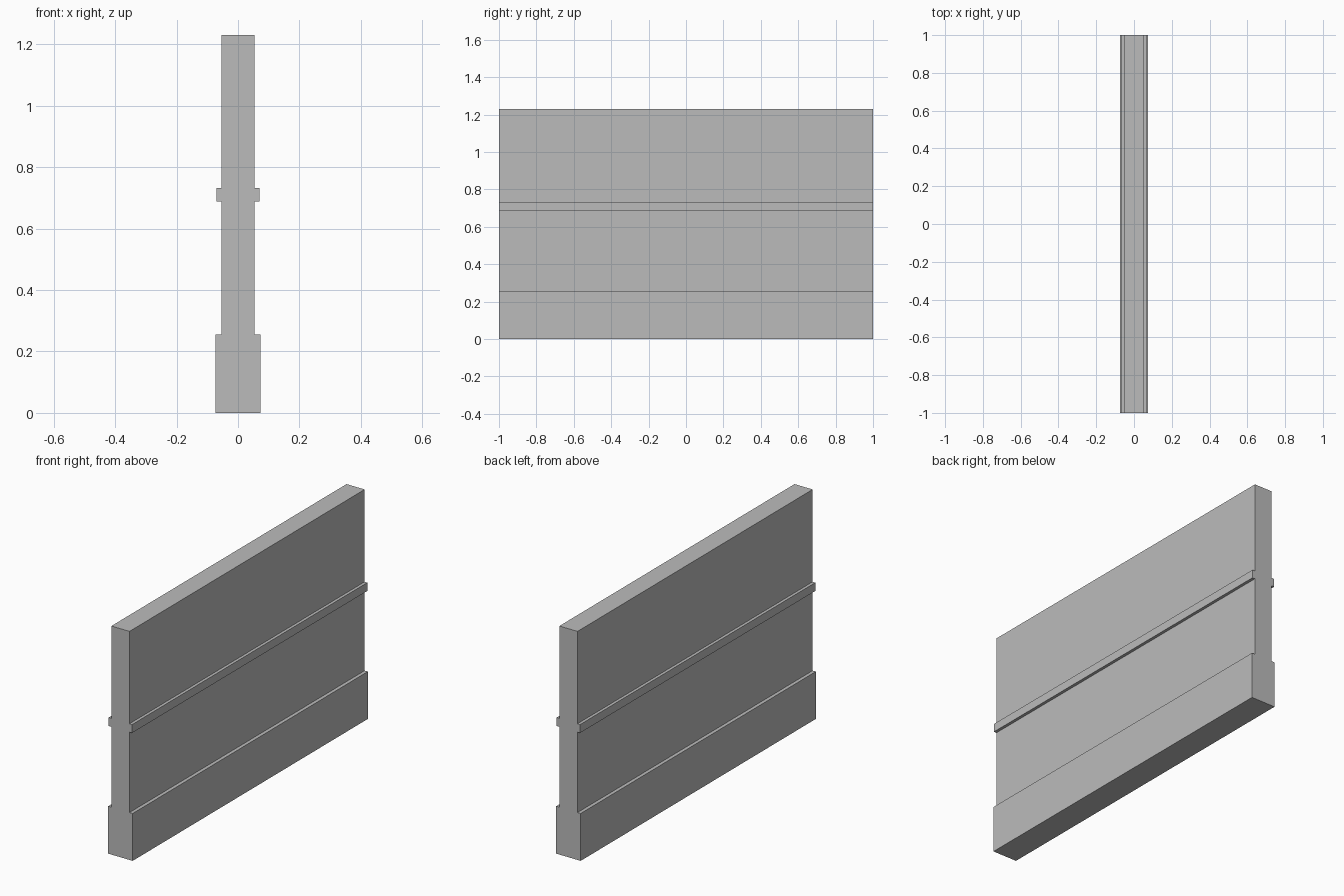
import bpy
import bmesh

default = bpy.data.objects.get("Cube")
if default:
    bpy.data.objects.remove(default, do_unlink=True)

LENGTH = 2.0
WALL, RAIL, BASE = 0.054, 0.07, 0.073  # half thicknesses

# One side of the cross-section, from floor to top: (half thickness, height)
side = [
    (BASE, 0), (BASE, 0.255),      # skirting
    (WALL, 0.255), (WALL, 0.688),  # lower wall
    (RAIL, 0.688), (RAIL, 0.733),  # dado rail
    (WALL, 0.733), (WALL, 1.23),   # upper wall
]
profile = side + [(-x, z) for x, z in reversed(side)]

# Plain grey plaster
grey = bpy.data.materials.new("plain_grey")
grey.use_nodes = True
colour = (0.5, 0.5, 0.5, 1)
grey.diffuse_color = colour
grey.node_tree.nodes["Principled BSDF"].inputs["Base Color"].default_value = colour

# Wall: mirrored cross-section extruded along its length
bm = bmesh.new()
end = bm.faces.new([bm.verts.new((x, -LENGTH / 2, z)) for x, z in profile])
grown = bmesh.ops.extrude_face_region(bm, geom=[end], use_keep_orig=True)
verts = [v for v in grown["geom"] if isinstance(v, bmesh.types.BMVert)]
bmesh.ops.translate(bm, verts=verts, vec=(0, LENGTH, 0))
bmesh.ops.recalc_face_normals(bm, faces=bm.faces[:])

mesh = bpy.data.meshes.new("wall_with_skirting_and_rail")
bm.to_mesh(mesh)
bm.free()
mesh.materials.append(grey)
wall = bpy.data.objects.new("wall_with_skirting_and_rail", mesh)
bpy.context.collection.objects.link(wall)
